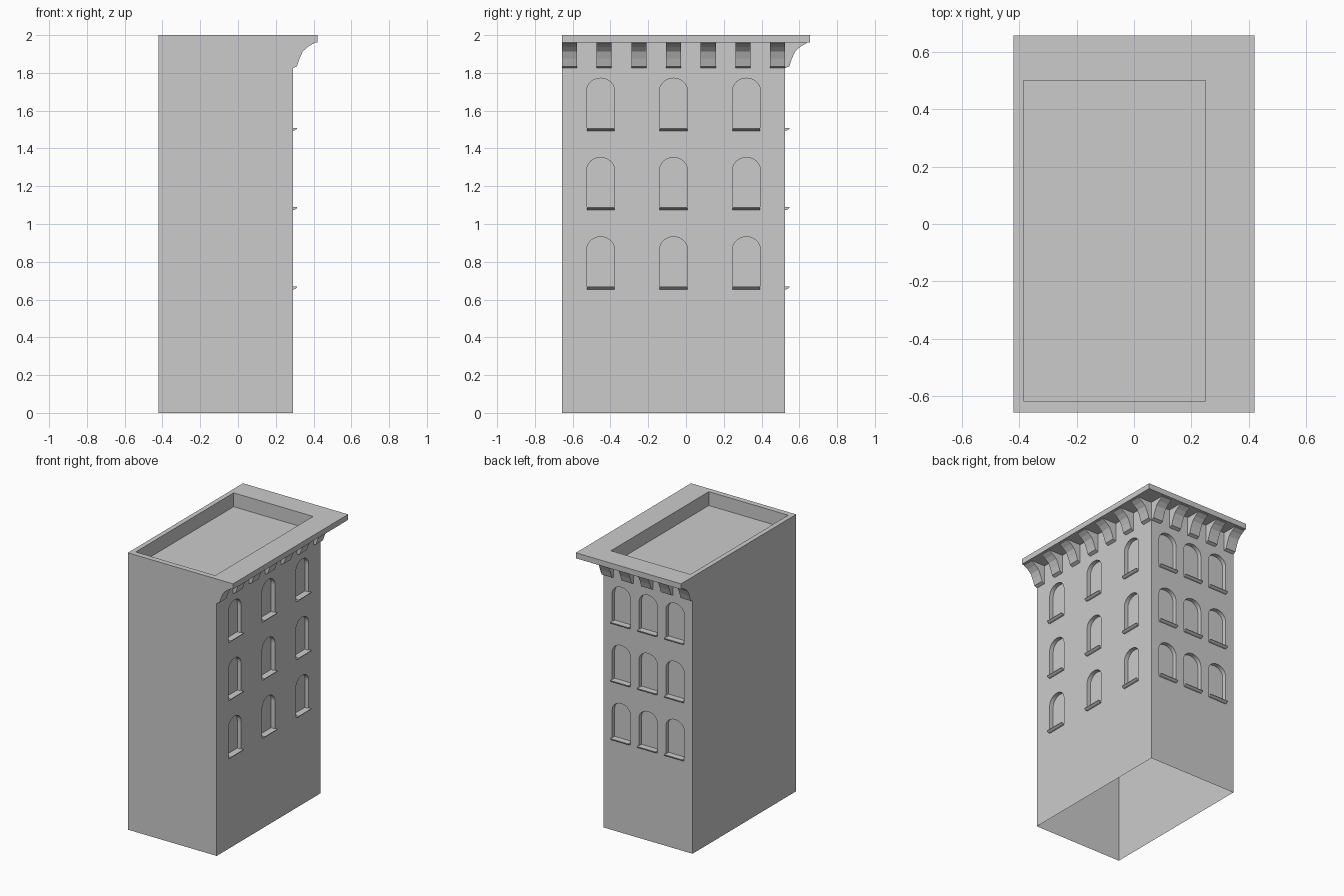
import bpy, bmesh, math

if "Cube" in bpy.data.objects:
    bpy.data.objects.remove(bpy.data.objects["Cube"])

X0, X1, Y0, Y1 = -0.42, 0.29, -0.657, 0.525      # wall faces
OX, OY = 0.42, 0.657                             # cornice overhang
ZC, ZT, ZR = 1.96, 2.0, 1.90                     # cornice bottom, top, roof deck


def finish(bm, name):
    bmesh.ops.recalc_face_normals(bm, faces=bm.faces)
    me = bpy.data.meshes.new(name)
    bm.to_mesh(me)
    bm.free()
    ob = bpy.data.objects.new(name, me)
    bpy.context.collection.objects.link(ob)
    return ob


def right_wall(a, o, z):
    return (X1 + o, a, z)


def back_wall(a, o, z):
    return (a, Y1 + o, z)


def prism(bm, loop_a, loop_b):
    a = [bm.verts.new(p) for p in loop_a]
    b = [bm.verts.new(p) for p in loop_b]
    bm.faces.new(a)
    bm.faces.new(b[::-1])
    n = len(a)
    for i in range(n):
        j = (i + 1) % n
        bm.faces.new((a[i], b[i], b[j], a[j]))


def along_profile(bm, wall, centre, width, prof, dz=0):
    # side profile (out, z) swept along the wall
    prism(bm, *[[wall(centre + s * width / 2, o, z + dz) for o, z in prof] for s in (-1, 1)])


# wall name: mapping, wall centre, window spacing, bracket count, half length
WALLS = {"right": (right_wall, (Y0 + Y1) / 2, 0.386, 7, (Y1 - Y0) / 2),
         "back": (back_wall, (X0 + X1) / 2, 0.215, 5, (X1 - X0) / 2)}
SILLS = (0.66, 1.08, 1.50)
WIN_W, WIN_H, ARCH_H, DEPTH = 0.146, 0.272, 0.065, 0.03
BRACKET_W = 0.08
SILL = [(0, -0.007), (0.012, -0.004), (0.022, 0.004), (0.022, 0.009), (0, 0.009)]
BRACKET = [(0, 1.825), (0.022, 1.835), (0.036, 1.876), (0.053, 1.913),
           (0.08, 1.938), (0.112, 1.957), (0.112, ZC), (0, ZC)]

# arched window outline, relative to the sill height
r = WIN_W / 2
ARCH = [(-r, 0.005), (r, 0.005)] + [
    (r * math.cos(math.pi * i / 12), WIN_H - ARCH_H + ARCH_H * math.sin(math.pi * i / 12))
    for i in range(13)]

cut = bmesh.new()
for name, (wall, mid, gap, count, half) in WALLS.items():
    sills, brackets = bmesh.new(), bmesh.new()
    for z0 in SILLS:
        for k in (-1, 0, 1):
            c = mid + k * gap
            prism(cut, *[[wall(c + a, o, z0 + z) for a, z in ARCH] for o in (-DEPTH, 0.05)])
            along_profile(sills, wall, c, WIN_W, SILL, z0)
    reach = half - BRACKET_W / 2
    for i in range(count):
        c = mid - reach + 2 * reach * i / (count - 1)
        along_profile(brackets, wall, c, BRACKET_W, BRACKET)
    finish(sills, name + "_window_sills")
    finish(brackets, name + "_cornice_brackets")

# walls: box with arched recesses, then opened at top and bottom
bm = bmesh.new()
rect = [(X0, Y0), (X1, Y0), (X1, Y1), (X0, Y1)]
prism(bm, *[[(x, y, z) for x, y in rect] for z in (0, ZC)])
walls = finish(bm, "walls")
cutter = finish(cut, "window_cutter")
cutter.hide_render = True
mod = walls.modifiers.new("windows", 'BOOLEAN')
mod.operation, mod.solver, mod.object = 'DIFFERENCE', 'EXACT', cutter
bpy.context.view_layer.objects.active = walls
bpy.ops.object.modifier_apply(modifier=mod.name)
bpy.data.objects.remove(cutter)
bm = bmesh.new()
bm.from_mesh(walls.data)
caps = [f for f in bm.faces if abs(f.normal.z) > 0.9
        and min(abs(f.calc_center_median().z), abs(f.calc_center_median().z - ZC)) < 1e-4]
bmesh.ops.delete(bm, geom=caps, context='FACES')
bm.to_mesh(walls.data)
bm.free()

# cornice slab, parapet and sunken roof deck
bm = bmesh.new()
outer = [(X0, Y0), (OX, Y0), (OX, OY), (X0, OY)]
inner = [(-0.385, -0.617), (0.25, -0.617), (0.25, 0.5), (-0.385, 0.5)]
rings = [[bm.verts.new((x, y, z)) for x, y in pts]
         for pts, z in ((outer, ZC), (outer, ZT), (inner, ZT), (inner, ZR))]
for lo, hi in zip(rings, rings[1:]):
    for i in range(4):
        j = (i + 1) % 4
        bm.faces.new((lo[i], lo[j], hi[j], hi[i]))
bm.faces.new(rings[3])
o = rings[0]
inside = [bm.verts.new((x, y, ZC)) for x, y in ((X0, Y1), (X1, Y1), (X1, Y0))]
bm.faces.new((o[1], o[2], inside[1], inside[2]))
bm.faces.new((o[2], o[3], inside[0], inside[1]))
finish(bm, "cornice_and_roof")
